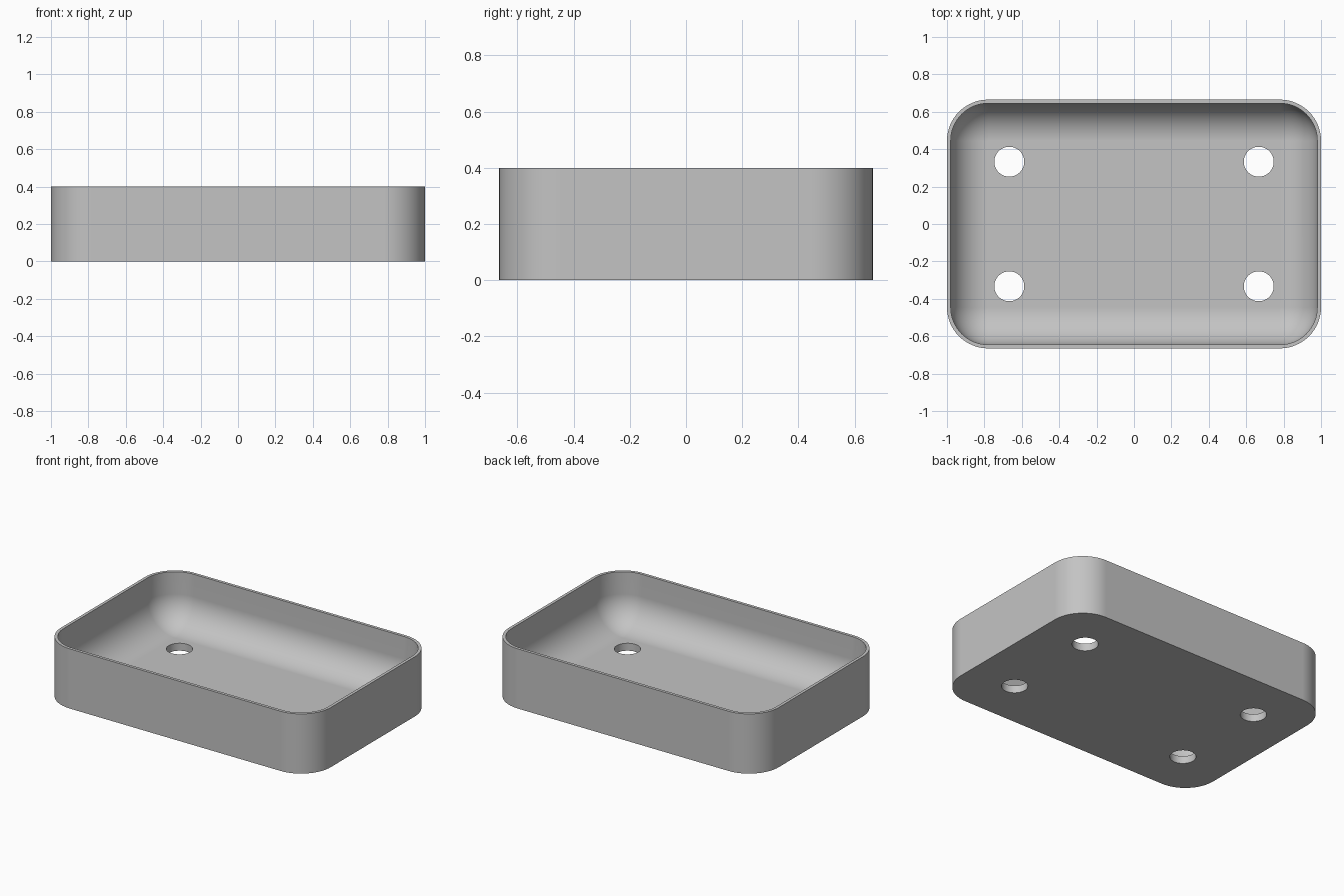
import bpy
import bmesh
from math import sin, cos, pi, radians

cube = bpy.data.objects.get("Cube")
if cube:
    bpy.data.objects.remove(cube)

HALF_X, HALF_Y, HEIGHT = 1.0, 0.665, 0.4
CORNER, WALL, FLOOR = 0.22, 0.02, 0.05
FILLET = CORNER - WALL
STEPS = 16

grey = bpy.data.materials.new("plain grey")
grey.use_nodes = True
colour = (0.55, 0.55, 0.55, 1)
grey.diffuse_color = colour
grey.node_tree.nodes["Principled BSDF"].inputs["Base Color"].default_value = colour


def rounded_ring(bm, inset, z):
    """Rounded rectangle of vertices, moved inward by inset."""
    radius = CORNER - inset
    ring = []
    for quarter, (sx, sy) in enumerate([(1, 1), (-1, 1), (-1, -1), (1, -1)]):
        for i in range(STEPS + 1):
            a = (quarter + i / STEPS) * pi / 2
            ring.append(bm.verts.new((sx * (HALF_X - CORNER) + radius * cos(a),
                                      sy * (HALF_Y - CORNER) + radius * sin(a), z)))
    return ring


def finish(bm, name):
    mesh = bpy.data.meshes.new(name)
    bm.to_mesh(mesh)
    bm.free()
    mesh.materials.append(grey)
    obj = bpy.data.objects.new(name, mesh)
    bpy.context.collection.objects.link(obj)
    return obj


# Tray: outer wall, rim, inner wall, then a rounded sweep into the floor
profile = [(0, 0), (0, HEIGHT), (WALL, HEIGHT)]
for i in range(STEPS + 1):
    a = i / STEPS * pi / 2
    profile.append((WALL + FILLET * (1 - cos(a)), FLOOR + FILLET * (1 - sin(a))))

bm = bmesh.new()
rings = [rounded_ring(bm, inset, z) for inset, z in profile]
for low, high in zip(rings, rings[1:]):
    for i in range(len(low)):
        j = (i + 1) % len(low)
        bm.faces.new((low[i], low[j], high[j], high[i]))
bm.faces.new(rings[0][::-1])
bm.faces.new(rings[-1])
bmesh.ops.remove_doubles(bm, verts=bm.verts, dist=0.0001)
bmesh.ops.recalc_face_normals(bm, faces=bm.faces)
tray = finish(bm, "tray")

# Four drain holes through the floor
bm = bmesh.new()
for sx in (-1, 1):
    for sy in (-1, 1):
        made = bmesh.ops.create_cone(bm, cap_ends=True, segments=48,
                                     radius1=0.08, radius2=0.08, depth=0.4)
        bmesh.ops.translate(bm, verts=made["verts"], vec=(sx * 0.667, sy * 0.333, 0))
cutter = finish(bm, "hole_cutter")
cutter.hide_render = True

bpy.ops.object.select_all(action="DESELECT")
bpy.context.view_layer.objects.active = tray
tray.select_set(True)
holes = tray.modifiers.new("holes", "BOOLEAN")
holes.operation = "DIFFERENCE"
holes.solver = "EXACT"
holes.object = cutter
bpy.ops.object.modifier_apply(modifier=holes.name)
bpy.data.objects.remove(cutter)

# Smooth curves with crisp rims
bpy.ops.object.shade_smooth_by_angle(angle=radians(30))
normals = tray.modifiers.new("weighted normals", "WEIGHTED_NORMAL")
normals.keep_sharp = True
